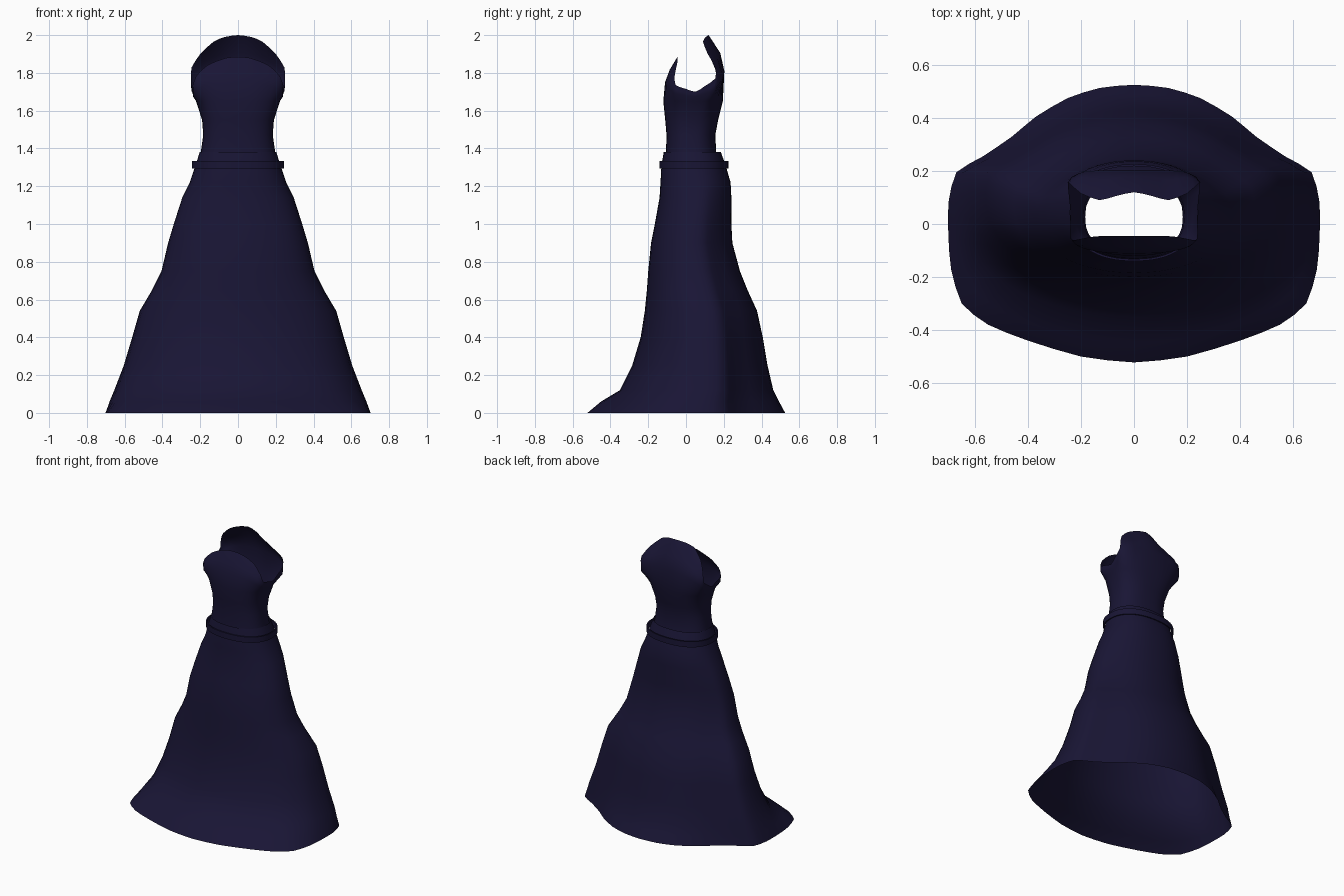
import bpy, bmesh
from math import sin, cos, pi
from mathutils import Vector

if "Cube" in bpy.data.objects:
    bpy.data.objects.remove(bpy.data.objects["Cube"])

N = 14  # segments from front centre to back centre

fabric = bpy.data.materials.new("navy_fabric")
fabric.diffuse_color = (0.0095, 0.0075, 0.035, 1)
fabric.use_nodes = True
fabric.node_tree.nodes["Principled BSDF"].inputs["Base Color"].default_value = fabric.diffuse_color

# Half outline of the hem (x, y), front centre to back centre
HEM = [(0, -.522), (.2, -.5), (.4, -.44), (.55, -.38), (.65, -.30), (.69, -.17),
       (.70, -.05), (.70, .08), (.67, .195), (.57, .255), (.46, .33),
       (.37, .405), (.25, .475), (.13, .513), (0, .525)]


def rounded(n):
    """Unit half superellipse."""
    pts = []
    for i in range(N + 1):
        a = pi * i / N
        c = -cos(a)
        y = abs(c) ** (2 / n) * (1 if c > 0 else -1)
        pts.append((max(sin(a), 0) ** (2 / n) if 0 < i < N else 0, y))
    return pts


def section(z, w, yf, yb, tf=0, tb=0, n=2.3):
    """Half ring at height z; tf and tb blend front and back to the hem outline."""
    mid, d = (yf + yb) / 2, (yb - yf) / 2
    ring = []
    for (rx, ry), (hx, hy) in zip(rounded(n), HEM):
        t = tf if hy < 0 else tb
        ux = rx * (1 - t) + hx / .70 * t
        uy = ry * (1 - t) + hy / .522 * t
        ring.append((w * ux, mid + d * uy, z))
    return ring


def full_ring(half):
    """Mirror a half ring and add a smooth in-between point per segment."""
    r = [Vector(p) for p in half + [(-x, y, z) for x, y, z in half[-2:0:-1]]]
    k = len(r)
    out = []
    for i in range(k):
        a, b, c, d = r[i - 1], r[i], r[(i + 1) % k], r[(i + 2) % k]
        out += [b, (b + c) * .54 - (a + d) * .04]
    return out


def loft(name, rings, closed=False):
    """Skin the rings into a tube; closed joins the last ring to the first."""
    bm = bmesh.new()
    rows = [[bm.verts.new(p) for p in full_ring(r)] for r in rings]
    if closed:
        rows.append(rows[0])
    for a, b in zip(rows, rows[1:]):
        for i in range(len(a)):
            j = (i + 1) % len(a)
            bm.faces.new((a[i], a[j], b[j], b[i]))
    me = bpy.data.meshes.new(name)
    bm.to_mesh(me)
    bm.free()
    ob = bpy.data.objects.new(name, me)
    bpy.context.collection.objects.link(ob)
    me.materials.append(fabric)
    bpy.ops.object.select_all(action='DESELECT')
    ob.select_set(True)
    bpy.context.view_layer.objects.active = ob
    bpy.ops.object.shade_smooth_by_angle(angle=0.8)
    return ob


# Skirt: height, half width, front y, back y, front blend, back blend, roundness
loft("skirt", [section(*r) for r in [
    (0, .70, -.522, .522, 1, 1, 2), (.06, .68, -.45, .49, .6, .97, 2),
    (.12, .655, -.35, .46, .2, .94, 2), (.25, .605, -.285, .43, .1, .88, 2),
    (.40, .56, -.24, .405, .1, .8, 2), (.54, .52, -.218, .375, .1, .7, 2),
    (.65, .455, -.207, .325, .1, .6, 2.05), (.75, .405, -.20, .285, .1, .5, 2.1),
    (.90, .37, -.185, .245, .1, .4, 2.1), (1.0, .34, -.165, .24, .1, .3, 2.15),
    (1.14, .295, -.14, .24, .05, .2, 2.2), (1.22, .255, -.135, .236, 0, .1),
    (1.31, .225, -.13, .21), (1.38, .203, -.118, .185)]])

# Belt: thin flat band standing off the waist
OUT, INN = (.243, -.14, .226), (.235, -.132, .218)
loft("belt", [section(1.293, *OUT), section(1.334, *OUT),
              section(1.334, *INN), section(1.293, *INN)], closed=True)

# Bodice: chest row and curved neckline with armholes
CHEST = [(0, -.111, 1.75), (.06, -.11, 1.75), (.11, -.108, 1.745), (.16, -.1, 1.735),
         (.21, -.085, 1.715), (.235, -.055, 1.69), (.237, 0, 1.68), (.238, .05, 1.675),
         (.24, .1, 1.69), (.247, .15, 1.71), (.235, .178, 1.75), (.19, .197, 1.78),
         (.13, .202, 1.80), (.07, .203, 1.81), (0, .203, 1.81)]
RIM = [(0, -.045, 1.885), (.06, -.045, 1.88), (.12, -.045, 1.86), (.17, -.05, 1.835),
       (.22, -.06, 1.785), (.24, -.055, 1.735), (.24, 0, 1.715), (.24, .05, 1.70),
       (.245, .1, 1.73), (.25, .155, 1.77), (.245, .155, 1.83), (.2, .115, 1.9),
       (.13, .09, 1.965), (.07, .105, 1.99), (0, .12, 2.0)]
upper = []
for i, (p, q) in enumerate(zip(CHEST, RIM)):
    push = -.008 if i < 5 else .02 if i > 10 else 0  # keep front and back full
    upper.append(((p[0] + q[0]) / 2, (p[1] + q[1]) / 2 + push, (p[2] + q[2]) / 2))
loft("bodice", [section(*r, n=2.5) for r in [
    (1.30, .203, -.11, .175), (1.38, .197, -.106, .16), (1.47, .184, -.103, .155),
    (1.55, .19, -.11, .17), (1.65, .222, -.12, .195)]] + [CHEST, upper, RIM])
